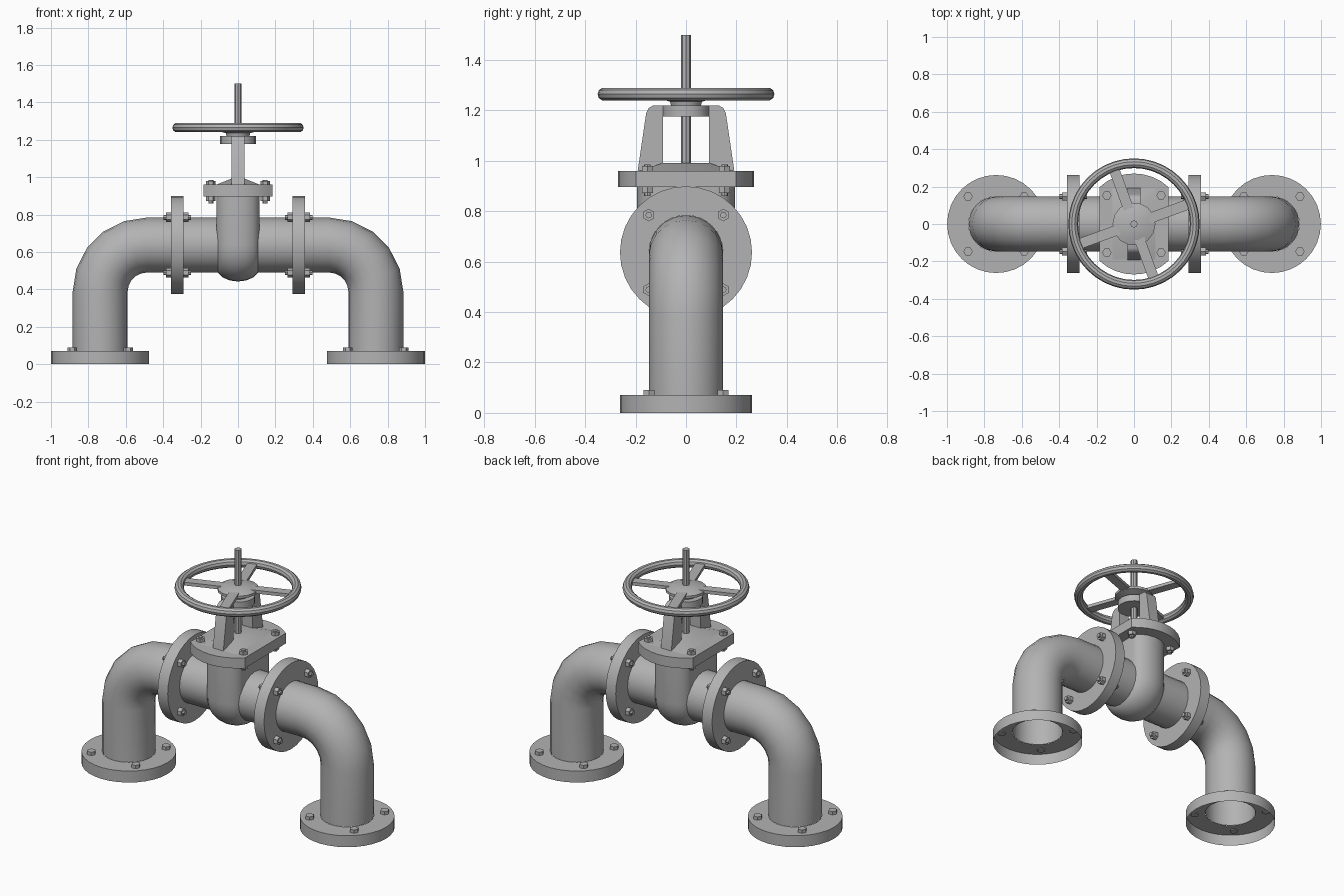
import bpy, bmesh
from math import sin, cos, pi, radians
from mathutils import Vector, Matrix

cube = bpy.data.objects.get("Cube")
if cube:
    bpy.data.objects.remove(cube, do_unlink=True)

GREY = (0.45, 0.45, 0.45, 1)
mat = bpy.data.materials.new("cast_metal_grey")
mat.use_nodes = True
mat.diffuse_color = GREY
bsdf = next(n for n in mat.node_tree.nodes if n.type == 'BSDF_PRINCIPLED')
bsdf.inputs["Base Color"].default_value = GREY
parts = []

PIPE_R, FLANGE_R, AXIS_Z, LEG_X, BEND_R = 0.147, 0.262, 0.637, 0.737, 0.25
ALONG_X = Matrix.Rotation(pi / 2, 4, 'Y')


def finish(name, bm):
    bmesh.ops.recalc_face_normals(bm, faces=bm.faces)
    me = bpy.data.meshes.new(name)
    bm.to_mesh(me)
    bm.free()
    me.materials.append(mat)
    ob = bpy.data.objects.new(name, me)
    bpy.context.collection.objects.link(ob)
    parts.append(ob)
    return ob


def loft(name, rings, closed=False, caps=False):
    """Skin a list of equal point rings."""
    bm = bmesh.new()
    rows = [[bm.verts.new(p) for p in ring] for ring in rings]
    pairs = list(zip(rows, rows[1:]))
    if closed:
        pairs.append((rows[-1], rows[0]))
    for a, b in pairs:
        for i in range(len(a)):
            j = (i + 1) % len(a)
            bm.faces.new((a[i], a[j], b[j], b[i]))
    if caps:
        bm.faces.new(rows[0])
        bm.faces.new(rows[-1])
    return finish(name, bm)


def lathe(name, profile, sides, matrix=Matrix(), closed=False, caps=False):
    """Revolve (radius, height) points about the local z axis."""
    turns = [2 * pi * i / sides for i in range(sides)]
    rings = [[matrix @ Vector((r * cos(t), r * sin(t), z)) for t in turns]
             for r, z in profile]
    return loft(name, rings, closed, caps)


def rod(name, r, z0, z1, sides, matrix=Matrix()):
    return lathe(name, [(r, z0), (r, z1)], sides, matrix, caps=True)


def prism(name, outline, x):
    """Extrude a (y, z) outline to both sides of x = 0."""
    return loft(name, [[(s * x, y, z) for y, z in outline] for s in (-1, 1)], caps=True)


def hull(name, points):
    bm = bmesh.new()
    for p in points:
        bm.verts.new(p)
    bmesh.ops.convex_hull(bm, input=bm.verts)
    bmesh.ops.dissolve_limit(bm, angle_limit=0.01, verts=bm.verts, edges=bm.edges)
    return finish(name, bm)


CORNERS = [(a, b) for a in (-1, 1) for b in (-1, 1)]

# Pipe through the valve
lathe("valve_pipe", [(PIPE_R, -0.33), (PIPE_R, 0.33)], 20,
      Matrix.Translation((0, 0, AXIS_Z)) @ ALONG_X)

for side, s in (("left", 1), ("right", -1)):
    # Elbow pipe: straight, bend, straight
    path = [(0.33, AXIS_Z, 0)]
    for i in range(6):
        t = radians(18 * i)
        path.append((LEG_X - BEND_R + BEND_R * sin(t), AXIS_Z - BEND_R + BEND_R * cos(t), t))
    path.append((LEG_X, 0.07, pi / 2))
    rings = []
    for x, z, t in path:
        ring = []
        for k in range(20):
            a = 2 * pi * k / 20
            h = PIPE_R * cos(a)
            ring.append((s * (x + h * sin(t)), PIPE_R * sin(a), z + h * cos(t)))
        rings.append(ring)
    loft(side + "_elbow_pipe", rings)

    # Floor flange, open underneath, with its bolts
    foot = Matrix.Translation((s * LEG_X, 0, 0))
    lathe(side + "_foot_flange", [(PIPE_R, 0.07), (FLANGE_R, 0.07), (FLANGE_R, 0)], 32, foot)
    for a, b in CORNERS:
        rod(side + "_foot_bolt", 0.025, 0.065, 0.09, 6,
            foot @ Matrix.Translation((a * 0.15, b * 0.147, 0)))

    # Upright flange between elbow and valve, with bolts and nuts
    joint = Matrix.Translation((s * 0.325, 0, AXIS_Z)) @ ALONG_X
    lathe(side + "_joint_flange", [(PIPE_R, -0.034), (FLANGE_R, -0.034),
          (FLANGE_R, 0.034), (PIPE_R, 0.034)], 32, joint, closed=True)
    for a, b in CORNERS:
        place = joint @ Matrix.Translation((a * 0.148, b * 0.148, 0))
        rod(side + "_joint_bolt", 0.025, -0.06, 0.06, 6, place)
        rod(side + "_joint_bolt_tip", 0.013, -0.074, 0.074, 8, place)

# Valve body: flat sides, rounded rim, half-round bottom
points = []
for i in range(9):
    a = -pi / 2 + pi * i / 8
    x, r = 0.115 * sin(a), 0.12 + 0.075 * cos(a)
    points += [(x, r, 0.9), (x, -r, 0.9)]
    for k in range(17):
        t = pi * k / 16
        points.append((x, r * cos(t), AXIS_Z - r * sin(t)))
hull("valve_body", points)

# Bonnet flange: a disc with two sides cut straight
ends = [radians(47 + 86 * i / 8) for i in range(9)]
hull("bonnet_flange", [(0.27 * cos(t), y * 0.27 * sin(t), z)
                       for t in ends for y in (-1, 1) for z in (0.897, 0.96)])
for a, b in CORNERS:
    place = Matrix.Translation((a * 0.145, b * 0.153, 0))
    rod("bonnet_bolt", 0.025, 0.873, 0.98, 6, place)
    rod("bonnet_bolt_tip", 0.013, 0.86, 0.985, 8, place)

# Sloped bonnet cover
hull("bonnet_cover", [(a * x, b * y, z) for a, b in CORNERS
                      for x, y, z in ((0.12, 0.195, 0.958), (0.035, 0.09, 0.992))])

# Yoke arms and top collar
for side, s in (("back", 1), ("front", -1)):
    prism(side + "_yoke_arm", [(s * y, z) for y, z in (
        (0.192, 0.958), (0.158, 1.19), (0.148, 1.21), (0.13, 1.22),
        (0.092, 1.22), (0.092, 0.96))], 0.035)
rod("yoke_collar", 0.095, 1.177, 1.22, 20)

# Stem
rod("stem", 0.02, 0.98, 1.5, 8)

# Handwheel: rim, hub and four flat spokes
lathe("handwheel_rim", [(0.325 + 0.026 * cos(2 * pi * k / 10), 1.265 + 0.026 * sin(2 * pi * k / 10))
                        for k in range(10)], 40, closed=True)
lathe("handwheel_hub", [(0.06, 1.215), (0.065, 1.235), (0.115, 1.25),
                        (0.115, 1.265), (0.07, 1.28), (0.02, 1.285)], 14, caps=True)
for k in range(4):
    turn = Matrix.Rotation(radians(20 + 90 * k), 4, 'Z')
    hull("handwheel_spoke", [turn @ Vector((x, w * 0.028, z)) for x in (0.08, 0.315)
                             for w in (-1, 1) for z in (1.254, 1.274)])

# Smooth round surfaces, keep hard edges
bpy.ops.object.select_all(action='DESELECT')
for ob in parts:
    ob.select_set(True)
bpy.context.view_layer.objects.active = parts[0]
bpy.ops.object.shade_smooth_by_angle(angle=radians(35))
